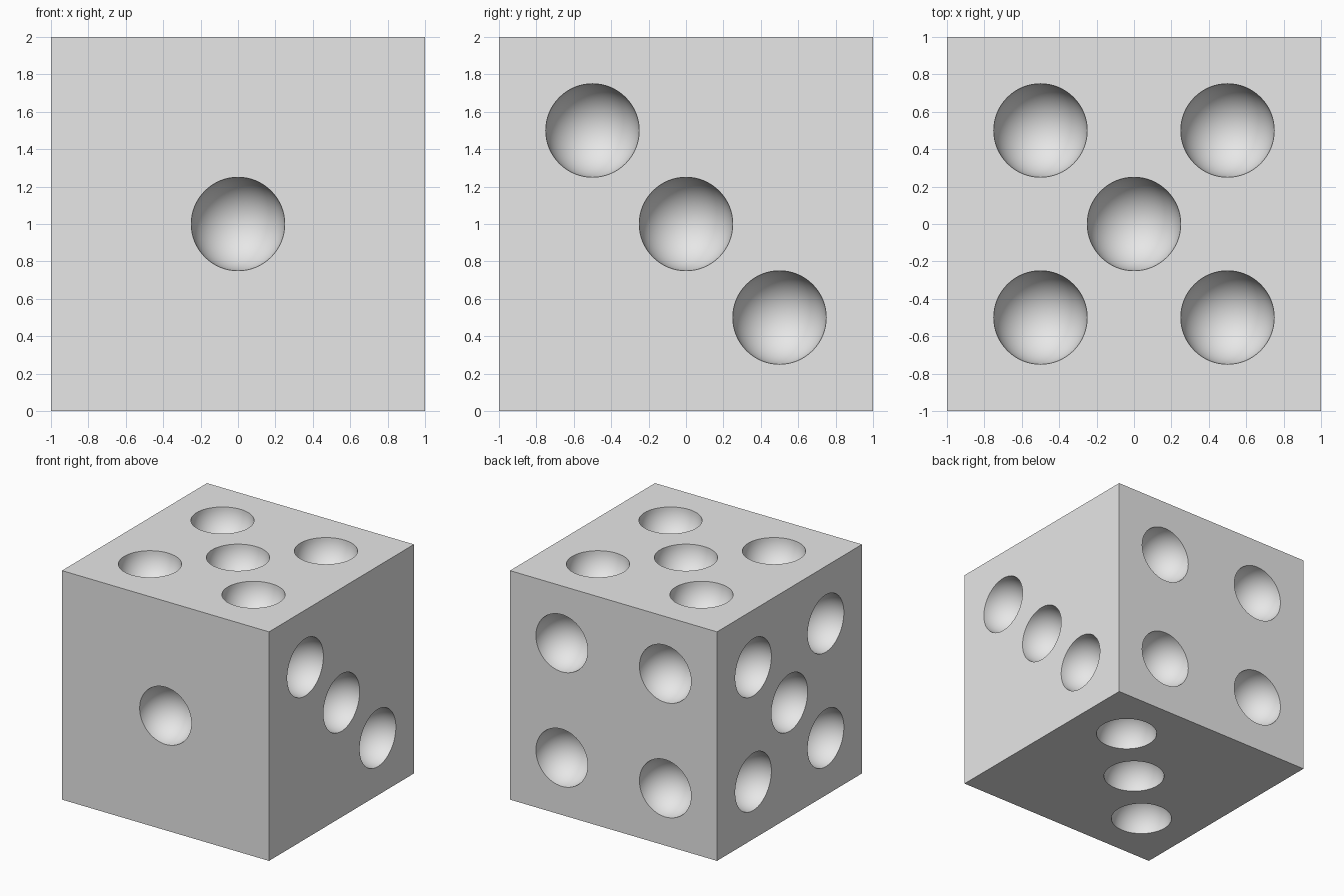
import bpy, bmesh, math
from mathutils import Matrix, Vector

old = bpy.data.objects.get("Cube")
if old:
    bpy.data.objects.remove(old, do_unlink=True)

HALF, RADIUS, STEP = 1.0, 0.25, 0.5
CENTRE = Vector((0, 0, HALF))

grey = bpy.data.materials.new("light_grey")
grey.use_nodes = True
grey.diffuse_color = (0.8, 0.8, 0.8, 1)
grey.node_tree.nodes["Principled BSDF"].inputs["Base Color"].default_value = (0.8, 0.8, 0.8, 1)


def new_object(name, bm):
    mesh = bpy.data.meshes.new(name)
    bm.to_mesh(mesh)
    bm.free()
    mesh.materials.append(grey)
    obj = bpy.data.objects.new(name, mesh)
    bpy.context.collection.objects.link(obj)
    return obj


# Pip layouts, in steps from the middle of a face
ONE = [(0, 0)]
RISING = [(-1, -1), (0, 0), (1, 1)]
FALLING = [(-1, 1), (0, 0), (1, -1)]
FOUR = [(a, b) for a in (-1, 1) for b in (-1, 1)]
FIVE = FOUR + ONE

X, Y, Z = Vector((1, 0, 0)), Vector((0, 1, 0)), Vector((0, 0, 1))
# Outward normal, across, up, layout
sides = [
    (-Y, X, Z, ONE),
    (Y, X, Z, FOUR),
    (X, Y, Z, FALLING),
    (-X, Y, Z, FIVE),
    (Z, X, Y, FIVE),
    (-Z, X, Y, RISING),
]

# Cube body
bm = bmesh.new()
bmesh.ops.create_cube(bm, size=2 * HALF, matrix=Matrix.Translation(CENTRE))
die = new_object("die_body", bm)

# One sphere per pip, its pole along the face normal
bm = bmesh.new()
for normal, across, up, layout in sides:
    turn = normal.to_track_quat("Z", "Y").to_matrix().to_4x4()
    for a, b in layout:
        place = CENTRE + normal * HALF + (across * a + up * b) * STEP
        bmesh.ops.create_uvsphere(bm, u_segments=64, v_segments=32, radius=RADIUS,
                                  matrix=Matrix.Translation(place) @ turn)
cutter = new_object("pip_cutter", bm)
cutter.hide_render = True

# Carve the pips
carve = die.modifiers.new("pips", "BOOLEAN")
carve.operation = "DIFFERENCE"
carve.solver = "EXACT"
carve.object = cutter

bpy.ops.object.select_all(action="DESELECT")
die.select_set(True)
bpy.context.view_layer.objects.active = die
bpy.ops.object.modifier_apply(modifier=carve.name)
bpy.data.objects.remove(cutter, do_unlink=True)
bpy.ops.object.shade_smooth_by_angle(angle=math.radians(30))
